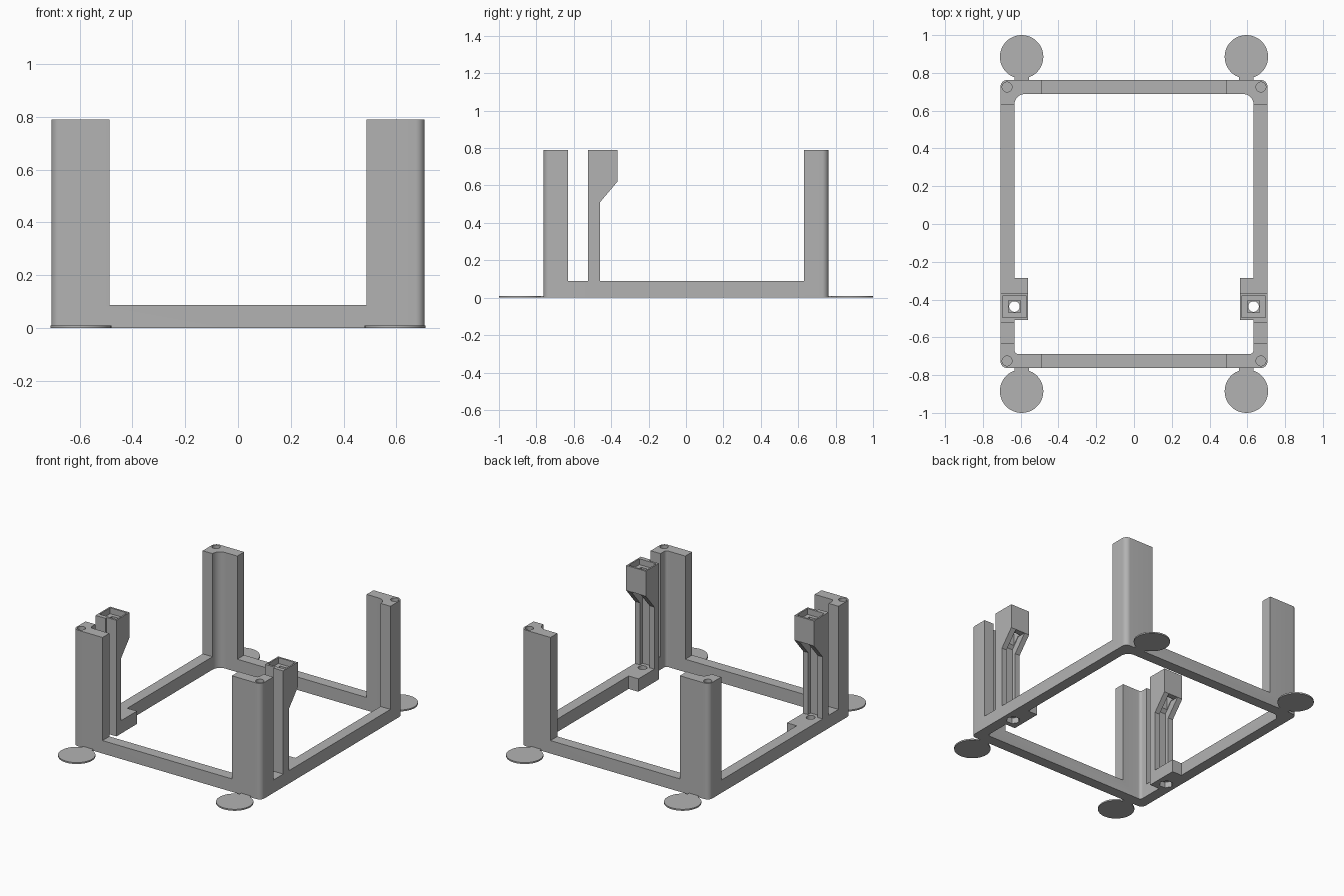
import bpy, bmesh, math
from mathutils import Vector

old = bpy.data.objects.get("Cube")
if old:
    bpy.data.objects.remove(old, do_unlink=True)

GREY = bpy.data.materials.new("plain grey")
GREY.use_nodes = True
COLOUR = (0.45, 0.45, 0.45, 1)
GREY.diffuse_color = COLOUR
GREY.node_tree.nodes["Principled BSDF"].inputs["Base Color"].default_value = COLOUR

W, D, H = 0.707, 0.762, 0.79       # half width, half depth, post height
WALL, RAIL = 0.074, 0.088          # wall thickness, rail height


def prism(name, pts, lo, hi, axis="z"):
    """Extrude a flat outline along z, or a (y, z) outline along x."""
    bm = bmesh.new()
    place = (lambda p: (p[0], p[1], lo)) if axis == "z" else (lambda p: (lo, p[0], p[1]))
    face = bm.faces.new([bm.verts.new(place(p)) for p in pts])
    ext = bmesh.ops.extrude_face_region(bm, geom=[face])
    step = Vector((0, 0, hi - lo)) if axis == "z" else Vector((hi - lo, 0, 0))
    bmesh.ops.translate(bm, vec=step, verts=[g for g in ext["geom"] if isinstance(g, bmesh.types.BMVert)])
    bmesh.ops.recalc_face_normals(bm, faces=bm.faces)
    me = bpy.data.meshes.new(name)
    bm.to_mesh(me)
    bm.free()
    me.materials.append(GREY)
    ob = bpy.data.objects.new(name, me)
    bpy.context.collection.objects.link(ob)
    return ob


def rect(x0, x1, y0, y1):
    return [(x0, y0), (x1, y0), (x1, y1), (x0, y1)]


def round_rect(w, d, r_front, r_back, n=8):
    pts = []
    for i, (sx, sy) in enumerate([(1, 1), (-1, 1), (-1, -1), (1, -1)]):
        r = r_back if sy > 0 else r_front
        for k in range(n + 1):
            a = math.pi / 2 * (i + k / n)
            pts.append((sx * (w - r) + r * math.cos(a), sy * (d - r) + r * math.sin(a)))
    return pts


def circle(cx, cy, r, n=32):
    return [(cx + r * math.cos(2 * math.pi * k / n), cy + r * math.sin(2 * math.pi * k / n)) for k in range(n)]


def combine(ob, tool, op="DIFFERENCE"):
    mod = ob.modifiers.new("cut", "BOOLEAN")
    mod.operation, mod.solver, mod.object = op, "EXACT", tool
    bpy.context.view_layer.objects.active = ob
    bpy.ops.object.modifier_apply(modifier=mod.name)
    bpy.data.objects.remove(tool, do_unlink=True)


def finish(ob):
    bpy.ops.object.select_all(action="DESELECT")
    ob.select_set(True)
    bpy.context.view_layer.objects.active = ob
    bpy.ops.object.shade_smooth_by_angle(angle=math.radians(30))


# Tall rounded ring, cut down to rails so that four corner posts remain
frame = prism("frame_and_posts", round_rect(W, D, 0.035, 0.035), 0, H)
combine(frame, prism("inside", round_rect(W - WALL, D - WALL, 0.02, 0.055), -0.1, 1))
combine(frame, prism("front_gap", rect(-0.487, 0.487, -1, 1), RAIL, 1))
combine(frame, prism("side_gap", rect(-1, 1, -0.63, 0.63), RAIL, 1))

# Pin holes in the post tops
for sx in (-1, 1):
    for sy in (-1, 1):
        combine(frame, prism("pin_hole", circle(sx * 0.672, sy * 0.725, 0.026), H - 0.1, 1))

# Socket columns beside the front posts
CX, CY = 0.633, -0.437
for s in (-1, 1):
    def across(a, b):
        return sorted((s * a, s * b))

    column = [(-0.508, 0), (-0.46, 0), (-0.46, 0.51), (-0.367, 0.62), (-0.367, H), (-0.508, H)]
    combine(frame, prism("base", rect(*across(0.56, W), -0.508, -0.287), 0, RAIL), "UNION")
    combine(frame, prism("column", column, *across(0.56, W), axis="x"), "UNION")
    combine(frame, prism("rib", rect(*across(W - WALL, W), -0.523, -0.495), 0, H), "UNION")
    # recess, square shaft, bolt hole and nut pocket
    combine(frame, prism("recess", rect(*across(0.57, 0.697), -0.494, -0.38), H - 0.04, 1))
    combine(frame, prism("shaft", rect(*across(CX - 0.032, CX + 0.032), CY - 0.032, CY + 0.032), RAIL, 0.9))
    combine(frame, prism("bolt_hole", circle(s * CX, CY, 0.028), -0.1, 0.2))
    combine(frame, prism("nut_pocket", circle(s * CX, CY, 0.045, 6), -0.1, 0.04))
    # open groove with a sloped top
    groove = [(-0.488, RAIL), (-0.3, RAIL), (-0.3, 0.62), (-0.43, 0.62), (-0.488, 0.55)]
    combine(frame, prism("groove", groove, *across(CX - 0.036, CX + 0.036), axis="x"))
finish(frame)

# Thin round pads on short necks
for sx, side in ((-1, "right"), (1, "left")):
    for sy, end in ((-1, "front"), (1, "back")):
        pad = prism(f"{end}_{side}_pad", circle(sx * 0.595, sy * 0.885, 0.115, 48), 0, 0.01)
        neck = rect(sx * 0.595 - 0.038, sx * 0.595 + 0.038, *sorted((sy * D, sy * 0.82)))
        combine(pad, prism("neck", neck, 0, 0.01), "UNION")
        finish(pad)
